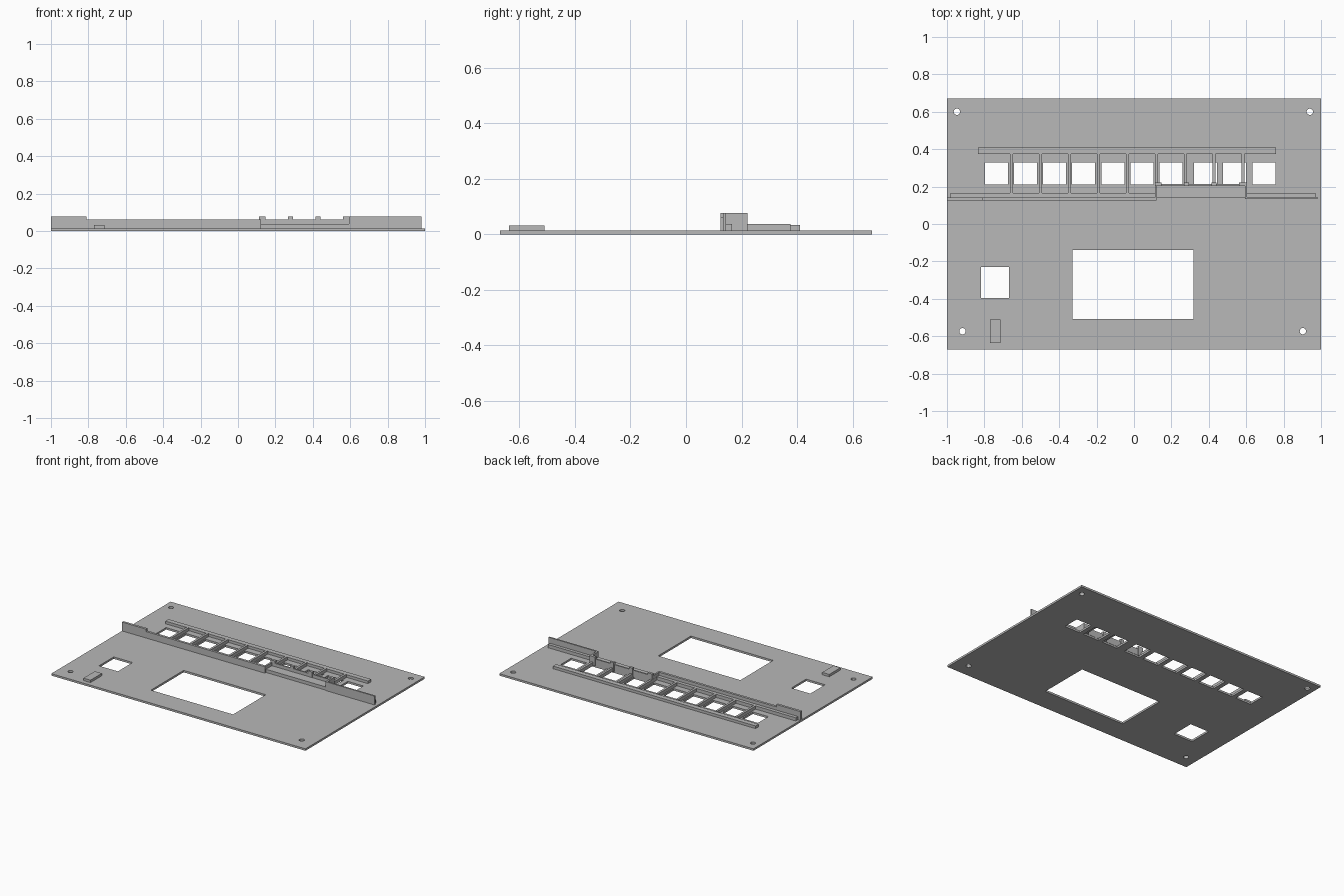
import bpy
import math

cube = bpy.data.objects.get("Cube")
if cube:
    bpy.data.objects.remove(cube, do_unlink=True)

grey = bpy.data.materials.new("plain grey")
grey.use_nodes = True
colour = (0.48, 0.48, 0.48, 1)
grey.diffuse_color = colour
grey.node_tree.nodes["Principled BSDF"].inputs["Base Color"].default_value = colour

PLATE = 0.014   # plate thickness
LOW = 0.037     # dividers and ledges
MID = 0.06      # cut-down wall
HIGH = 0.077    # full wall and tabs


def rect(x0, x1, y0, y1):
    return [(x0, y0), (x1, y0), (x1, y1), (x0, y1)]


def circle(x, y, r, n=24):
    return [(x + r * math.cos(math.tau * i / n), y + r * math.sin(math.tau * i / n))
            for i in range(n)]


def slab(name, loops, z0, z1):
    """Extrude a flat outline upward; inner loops become holes."""
    curve = bpy.data.curves.new(name, "CURVE")
    curve.dimensions = "2D"
    curve.fill_mode = "BOTH"
    curve.extrude = (z1 - z0) / 2
    for loop in loops:
        spline = curve.splines.new("POLY")
        spline.points.add(len(loop) - 1)
        for point, (x, y) in zip(spline.points, loop):
            point.co = (x, y, 0, 1)
        spline.use_cyclic_u = True
    temp = bpy.data.objects.new(name + " outline", curve)
    bpy.context.collection.objects.link(temp)
    bpy.context.view_layer.update()
    graph = bpy.context.evaluated_depsgraph_get()
    mesh = bpy.data.meshes.new_from_object(temp.evaluated_get(graph))
    bpy.data.objects.remove(temp, do_unlink=True)
    mesh.name = name
    mesh.materials.clear()
    mesh.materials.append(grey)
    mesh.polygons.foreach_set("use_smooth", [False] * len(mesh.polygons))
    obj = bpy.data.objects.new(name, mesh)
    obj.location.z = (z0 + z1) / 2
    bpy.context.collection.objects.link(obj)
    return obj


def box(name, x0, x1, y0, y1, z1, z0=PLATE - 0.002):
    return slab(name, [rect(x0, x1, y0, y1)], z0, z1)


# Base plate with its window row, two openings and screw holes
loops = [rect(-1, 1, -0.67, 0.67),
         rect(-0.817, -0.668, -0.396, -0.23),
         rect(-0.33, 0.317, -0.508, -0.14)]
for i in range(10):
    x = -0.797 + 0.1555 * i + (0.03 if i > 6 else 0)
    loops.append(rect(x, x + 0.123, 0.212, 0.33))
for x, y in [(-0.947, 0.6), (0.94, 0.6), (-0.917, -0.573), (0.903, -0.573)]:
    loops.append(circle(x, y, 0.017))
slab("base_plate", loops, 0, PLATE)

# Rail behind the windows and dividers between them
box("back_rail", -0.834, 0.76, 0.375, 0.41, 0.033)
for i in range(9):
    x = -0.656 + 0.155 * i
    front = 0.166 if i < 6 else 0.215
    box(f"divider_{i + 1}", x - 0.008, x + 0.008, front, 0.376, LOW)

# Front wall, left and right stretches, each with a low ledge behind
box("wall_right_end", -1, -0.81, 0.125, 0.142, HIGH)
box("wall_right_run", -0.81, 0.12, 0.125, 0.142, MID)
box("ledge_right", -0.98, 0.12, 0.142, 0.166, LOW)
box("wall_left_run", 0.595, 0.98, 0.133, 0.144, HIGH)
box("ledge_left", 0.6, 0.97, 0.144, 0.166, LOW)

# Recessed stretch: low shelf, set-back wall, side returns and tabs
box("recess_shelf", 0.12, 0.595, 0.138, 0.204, LOW)
box("recess_wall", 0.115, 0.605, 0.204, 0.214, MID)
box("recess_return_right", 0.112, 0.124, 0.128, 0.214, MID)
box("recess_return_left", 0.593, 0.605, 0.135, 0.22, HIGH)
for i, (x0, x1) in enumerate([(0.112, 0.148), (0.268, 0.294),
                              (0.414, 0.442), (0.562, 0.604)]):
    box(f"recess_tab_{i + 1}", x0, x1, 0.203, 0.221, HIGH)

# Small loose-looking block at the front
box("small_block", -0.77, -0.715, -0.637, -0.51, 0.031)
